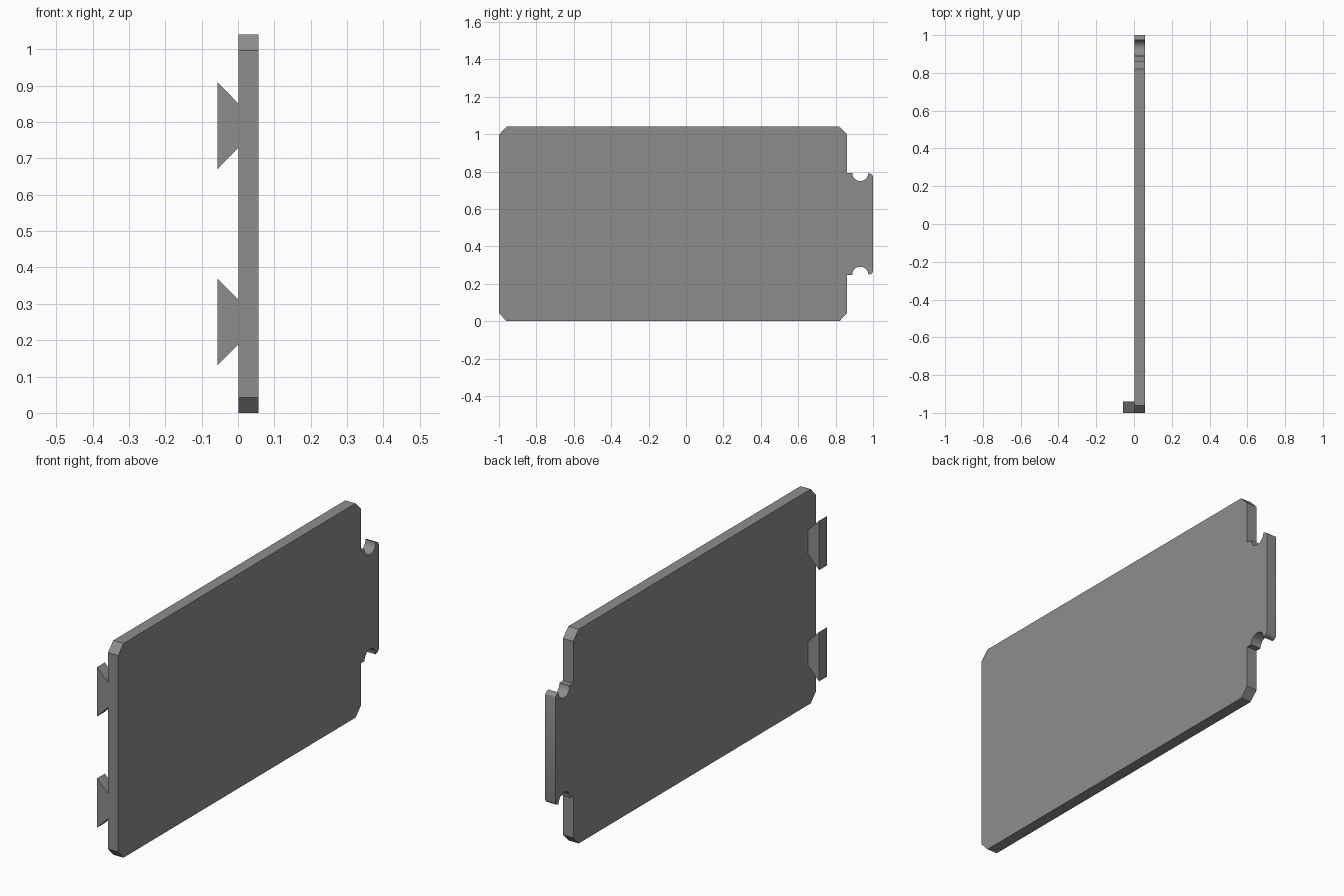
import bpy, bmesh, math

if "Cube" in bpy.data.objects:
    bpy.data.objects.remove(bpy.data.objects["Cube"])

grey = bpy.data.materials.new("mid grey")
grey.diffuse_color = (0.27, 0.27, 0.27, 1)
grey.use_nodes = True
grey.node_tree.nodes["Principled BSDF"].inputs["Base Color"].default_value = grey.diffuse_color


def prism(name, outline, to_point, depth):
    """Extrude a flat outline along a depth vector."""
    bm = bmesh.new()
    face = bm.faces.new([bm.verts.new(to_point(a, b)) for a, b in outline])
    new = bmesh.ops.extrude_face_region(bm, geom=[face])["geom"]
    bmesh.ops.translate(bm, vec=depth,
                        verts=[v for v in new if isinstance(v, bmesh.types.BMVert)])
    bmesh.ops.recalc_face_normals(bm, faces=bm.faces)
    mesh = bpy.data.meshes.new(name)
    bm.to_mesh(mesh)
    bm.free()
    mesh.materials.append(grey)
    obj = bpy.data.objects.new(name, mesh)
    bpy.context.collection.objects.link(obj)
    return obj


# Panel: upper half of the (y, z) outline, mirrored about mid height
TOP, MID, INNER, OUTER = 1.04, 0.52, 0.002, 0.057
R, NOTCH_Y, TAB_Z = 0.043, 0.932, 0.792
upper = [(-1, 0.997), (-0.96, TOP), (0.82, TOP), (0.862, 0.997), (0.862, TAB_Z)]
# Round notch in the tab's edge
upper += [(NOTCH_Y - R * math.cos(math.pi * i / 16),
           TAB_Z - R * math.sin(math.pi * i / 16)) for i in range(17)]
# Small rounded tab corner
upper += [(0.99, 0.787), (0.997, 0.78), (1, 0.77)]
outline = upper + [(y, 2 * MID - z) for y, z in reversed(upper)]
panel = prism("panel", outline, lambda y, z: (INNER, y, z), (OUTER - INNER, 0, 0))

# Dovetail keys on the inner face at the front edge
for label, z in (("lower", 0.25), ("upper", 0.79)):
    prism(label + "_dovetail",
          [(INNER, z - 0.06), (INNER, z + 0.06), (-0.057, z + 0.12), (-0.057, z - 0.12)],
          lambda x, h: (x, -1, h), (0, 0.06, 0))

# Smooth the round notches, keep all other edges sharp
bpy.context.view_layer.objects.active = panel
panel.select_set(True)
bpy.ops.object.shade_smooth_by_angle(angle=math.radians(25))
